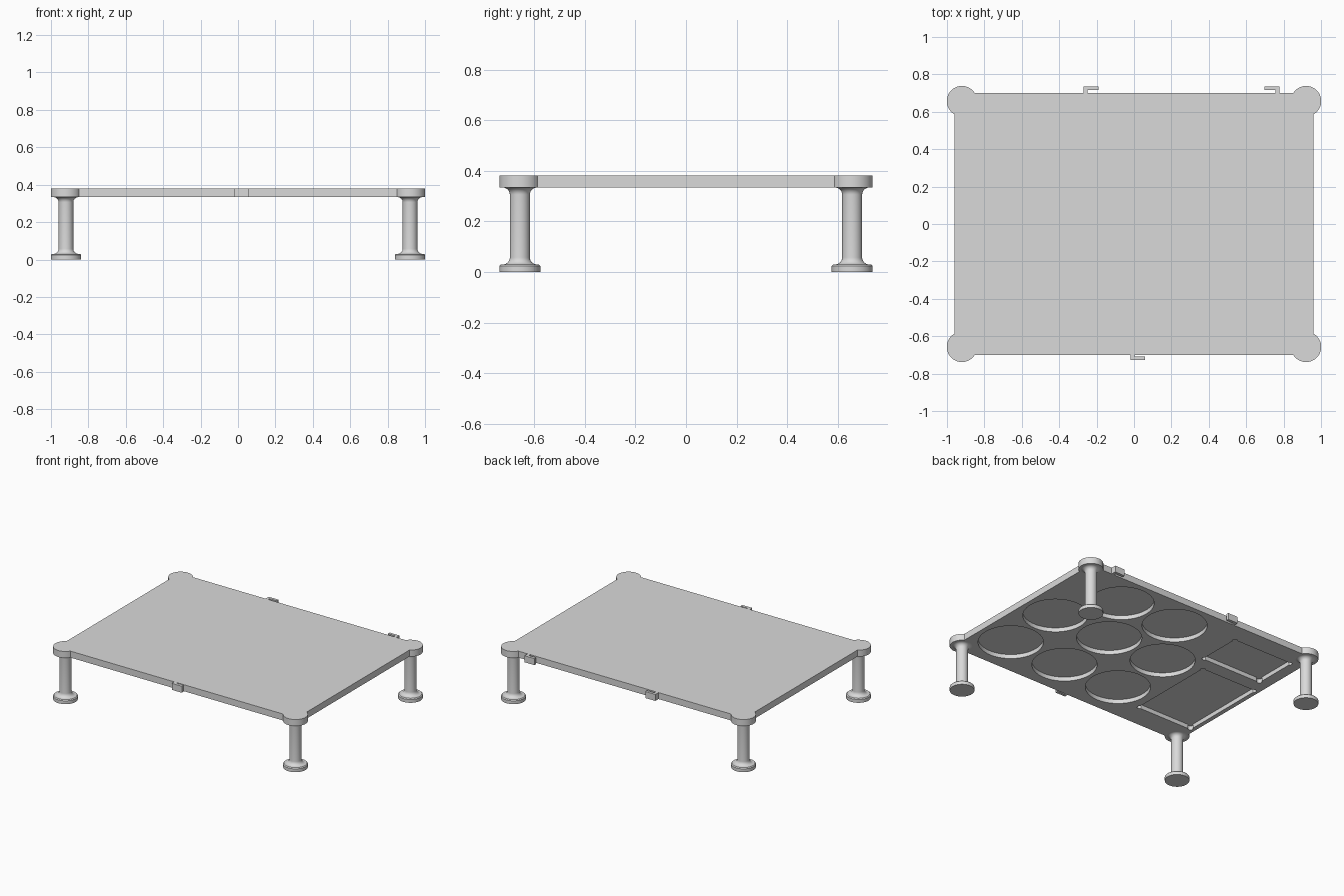
import bpy, bmesh, math

if "Cube" in bpy.data.objects:
    bpy.data.objects.remove(bpy.data.objects["Cube"])

Z0, Z1 = 0.334, 0.381          # underside and top of the tray plate
POCKET = 0.03                  # pocket depth
LEG_X, LEG_Y, PAD_R = 0.92, 0.657, 0.081

grey = bpy.data.materials.new("light grey")
grey.diffuse_color = (0.7, 0.7, 0.7, 1)
grey.use_nodes = True
grey.node_tree.nodes["Principled BSDF"].inputs["Base Color"].default_value = grey.diffuse_color


def eared_rect(hx, hy, ex, ey, r, n, cx=0.0, cy=0.0):
    """Rectangle outline with a round ear centred at (ex, ey) in each corner."""
    a0 = math.atan2(-math.sqrt(r * r - (hx - ex) ** 2), hx - ex)
    a1 = math.atan2(hy - ey, -math.sqrt(r * r - (hy - ey) ** 2))
    arc = [(ex + r * math.cos(a0 + (a1 - a0) * i / n),
            ey + r * math.sin(a0 + (a1 - a0) * i / n)) for i in range(n + 1)]
    pts = []
    for sx, sy in ((1, 1), (-1, 1), (-1, -1), (1, -1)):
        part = arc if sx * sy > 0 else arc[::-1]
        pts += [(cx + sx * x, cy + sy * y) for x, y in part]
    return pts


def circle(cx, cy, r, n=64):
    return [(cx + r * math.cos(math.tau * i / n), cy + r * math.sin(math.tau * i / n))
            for i in range(n)]


def prisms(name, outlines, z0, z1):
    """One object holding an upright prism for every outline."""
    bm = bmesh.new()
    for pts in outlines:
        face = bm.faces.new([bm.verts.new((x, y, z0)) for x, y in pts])
        ext = bmesh.ops.extrude_face_region(bm, geom=[face])
        verts = [g for g in ext["geom"] if isinstance(g, bmesh.types.BMVert)]
        bmesh.ops.translate(bm, verts=verts, vec=(0, 0, z1 - z0))
    bmesh.ops.recalc_face_normals(bm, faces=bm.faces)
    return finish(name, bm)


def finish(name, bm):
    mesh = bpy.data.meshes.new(name)
    bm.to_mesh(mesh)
    bm.free()
    mesh.materials.append(grey)
    ob = bpy.data.objects.new(name, mesh)
    bpy.context.collection.objects.link(ob)
    return ob


def smooth(ob):
    bpy.ops.object.select_all(action='DESELECT')
    ob.select_set(True)
    bpy.context.view_layer.objects.active = ob
    bpy.ops.object.shade_smooth_by_angle(angle=math.radians(30))


# Tray plate with round corner pads
plate = prisms("tray_plate", [eared_rect(0.96, 0.70, LEG_X, LEG_Y, PAD_R, 36)], Z0, Z1)

# Pockets in the underside: staggered round ones and two rectangular ones
pockets = [circle(x, y, 0.214) for y in (-0.411, 0.045) for x in (0.71, 0.25, -0.207)]
pockets += [circle(x, 0.446, 0.214) for x in (0.482, 0.027)]
for cx, cy, hx, hy in ((-0.637, 0.394, 0.242, 0.162), (-0.704, -0.2, 0.225, 0.33)):
    pockets.append(eared_rect(hx, hy, hx - 0.008, hy - 0.008, 0.018, 12, cx, cy))
cutter = prisms("pocket_cutter", pockets, Z0 - 0.05, Z0 + POCKET)
cutter.hide_render = True
mod = plate.modifiers.new("pockets", 'BOOLEAN')
mod.operation, mod.solver, mod.object = 'DIFFERENCE', 'EXACT', cutter
bpy.context.view_layer.objects.active = plate
bpy.ops.object.modifier_apply(modifier=mod.name)
bpy.data.objects.remove(cutter)
smooth(plate)

# L-shaped cable hooks on the front and back edges: stem x, arm direction, side
for i, (x, d, s) in enumerate(((-0.27, 1, 1), (0.778, -1, 1), (-0.02, 1, -1))):
    y0, y1, y2 = (0.70, 0.716, 0.736) if s > 0 else (0.70, 0.708, 0.728)
    shape = [(0, y0), (0.022, y0), (0.022, y1), (0.08, y1), (0.08, y2), (0, y2)]
    prisms(f"cable_hook_{i + 1}", [[(x + d * a, s * b) for a, b in shape]], Z0, Z1)

# Turned legs with a disc foot and a fillet at each end
R, F = 0.0395, 0.028
fillet = [(R + F - F * math.sin(t), F - F * math.cos(t))
          for t in (math.pi / 2 * i / 8 for i in range(9))]
profile = [(0, 0), (PAD_R, 0), (PAD_R, 0.024), (PAD_R - 0.006, 0.03)]
profile += [(r, 0.03 + z) for r, z in fillet]
profile += [(r, Z0 - z) for r, z in reversed(fillet)]
for sx, side in ((-1, "left"), (1, "right")):
    for sy, end in ((-1, "front"), (1, "back")):
        bm = bmesh.new()
        vs = [bm.verts.new((r, 0, z)) for r, z in profile]
        es = [bm.edges.new(p) for p in zip(vs, vs[1:])]
        bmesh.ops.spin(bm, geom=vs + es, cent=(0, 0, 0), axis=(0, 0, 1),
                       angle=math.tau, steps=48, use_duplicate=False)
        bmesh.ops.remove_doubles(bm, verts=bm.verts, dist=1e-5)
        bmesh.ops.recalc_face_normals(bm, faces=bm.faces)
        # the open top edge meets the plate, so face outwards by the foot's base
        base = min(bm.faces, key=lambda f: f.calc_center_median().z)
        if base.normal.z > 0:
            bmesh.ops.reverse_faces(bm, faces=bm.faces)
        leg = finish(f"{end}_{side}_leg", bm)
        leg.location = (sx * LEG_X, sy * LEG_Y, 0)
        smooth(leg)
